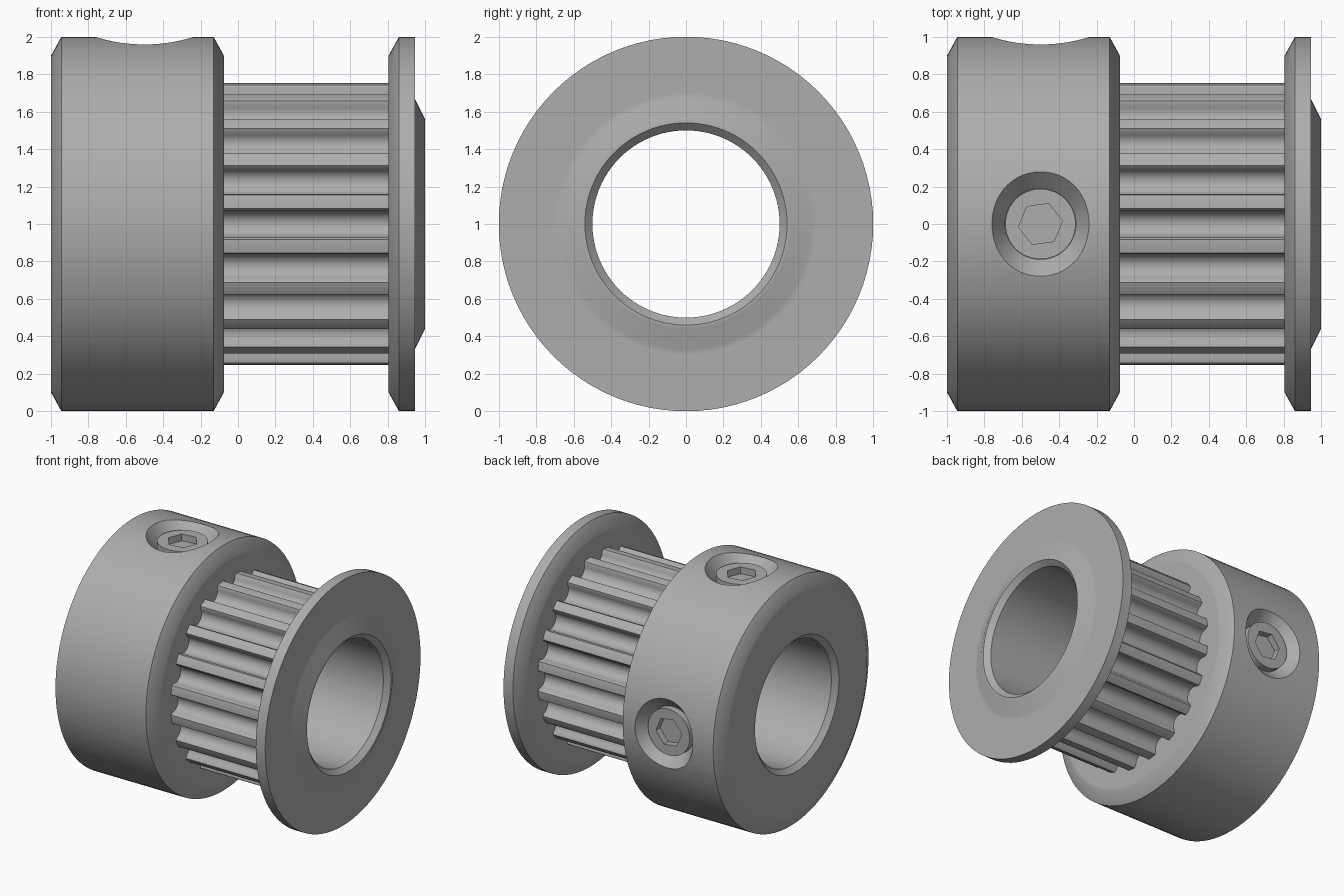
import bpy, bmesh, math
from math import cos, sin, pi, radians
from mathutils import Matrix

if "Cube" in bpy.data.objects:
    bpy.data.objects.remove(bpy.data.objects["Cube"])

metal = bpy.data.materials.new("grey metal")
metal.use_nodes = True
GREY = (0.42, 0.42, 0.42, 1)
metal.diffuse_color = GREY
metal.node_tree.nodes["Principled BSDF"].inputs["Base Color"].default_value = GREY

AXIS_Z = 1.0      # height of the shaft axis
BORE = 0.50
BORE_RIM = 0.54
SEGMENTS = 96


def loft(name, rings, loop=False, caps=False, matrix=Matrix()):
    """Bridge equal rings of points; loop joins last to first, caps fill the ends."""
    bm = bmesh.new()
    rows = [[bm.verts.new(p) for p in ring] for ring in rings]
    pairs = list(zip(rows, rows[1:])) + ([(rows[-1], rows[0])] if loop else [])
    for a, b in pairs:
        for i in range(len(a)):
            j = (i + 1) % len(a)
            bm.faces.new((a[i], a[j], b[j], b[i]))
    if caps:
        bm.faces.new(rows[0])
        bm.faces.new(rows[-1])
    bmesh.ops.recalc_face_normals(bm, faces=bm.faces)
    bm.transform(Matrix.Translation((0, 0, AXIS_Z)) @ matrix)
    mesh = bpy.data.meshes.new(name)
    bm.to_mesh(mesh)
    bm.free()
    mesh.materials.append(metal)
    obj = bpy.data.objects.new(name, mesh)
    bpy.context.collection.objects.link(obj)
    return obj


def circle_x(x, r):
    return [(x, r * cos(2 * pi * i / SEGMENTS), r * sin(2 * pi * i / SEGMENTS))
            for i in range(SEGMENTS)]


def oval_z(z, rx, ry, count=48, turn=0.0):
    return [(rx * cos(turn + 2 * pi * i / count), ry * sin(turn + 2 * pi * i / count), z)
            for i in range(count)]


def lathe(name, profile):
    return loft(name, [circle_x(x, r) for x, r in profile], loop=True)


def activate(obj):
    bpy.ops.object.select_all(action='DESELECT')
    obj.select_set(True)
    bpy.context.view_layer.objects.active = obj


def cut(obj, cutter):
    cutter.hide_render = True
    activate(obj)
    mod = obj.modifiers.new("cut", 'BOOLEAN')
    mod.operation = 'DIFFERENCE'
    mod.solver = 'EXACT'
    mod.object = cutter
    bpy.ops.object.modifier_apply(modifier=mod.name)
    bpy.data.objects.remove(cutter)


def smooth(obj):
    activate(obj)
    bpy.ops.object.shade_smooth_by_angle(angle=radians(32))


# Hub with chamfered rims and bore
hub = lathe("hub", [
    (-0.96, BORE), (-1, BORE_RIM), (-1, 0.88), (-1, 0.9), (-0.945, 1), (-0.13, 1),
    (-0.075, 0.9), (-0.075, 0.88), (-0.075, BORE)])

# Outer flange with a raised conical collar
flange = lathe("flange", [
    (0.805, BORE), (0.805, 0.88), (0.805, 0.9), (0.86, 1), (0.945, 1), (0.945, 0.7),
    (0.945, 0.67), (1, 0.56), (1, BORE_RIM), (0.96, BORE)])

# Toothed belt section: round-bottomed grooves around the axis
TEETH, TIP, GROOVE_R, GROOVE_MID = 20, 0.76, 0.07, 0.735
groove = [(-0.083, 0.754)]
groove += [(-GROOVE_R * cos(pi * k / 10), GROOVE_MID - GROOVE_R * sin(pi * k / 10))
           for k in range(11)]
groove += [(0.083, 0.754)]
outline = []
for tooth in range(TEETH):
    a = 2 * pi * tooth / TEETH
    for t, r in groove:
        outline.append((r * cos(a) - t * sin(a), r * sin(a) + t * cos(a)))
    mid = a + pi / TEETH
    for d in (-0.02, 0.02):
        outline.append((TIP * cos(mid + d), TIP * sin(mid + d)))
teeth = loft("toothed_section", [[(x, y, z) for y, z in outline] for x in (-0.075, 0.805)])
bore = loft("bore_sleeve", [circle_x(x, BORE) for x in (-0.075, 0.805)])
bore.data.flip_normals()

# Two set screws in countersunk holes: top and back
for side, angle in (("top", 0), ("back", -pi / 2)):
    place = Matrix.Rotation(angle, 4, 'X') @ Matrix.Translation((-0.5, 0, 0))
    sink = loft("countersink", [oval_z(0.88, 0.19, 0.19), oval_z(1.05, 0.289, 0.38)],
                caps=True, matrix=place)
    cut(hub, sink)
    screw = loft(side + "_set_screw", [oval_z(0.8, 0.188, 0.188), oval_z(0.935, 0.188, 0.188)],
                 caps=True, matrix=place)
    socket = loft("hex_socket", [oval_z(z, 0.118, 0.118, 6, radians(8)) for z in (0.85, 1.0)],
                  caps=True, matrix=place)
    cut(screw, socket)
    smooth(screw)

for part in (hub, flange, teeth, bore):
    smooth(part)
